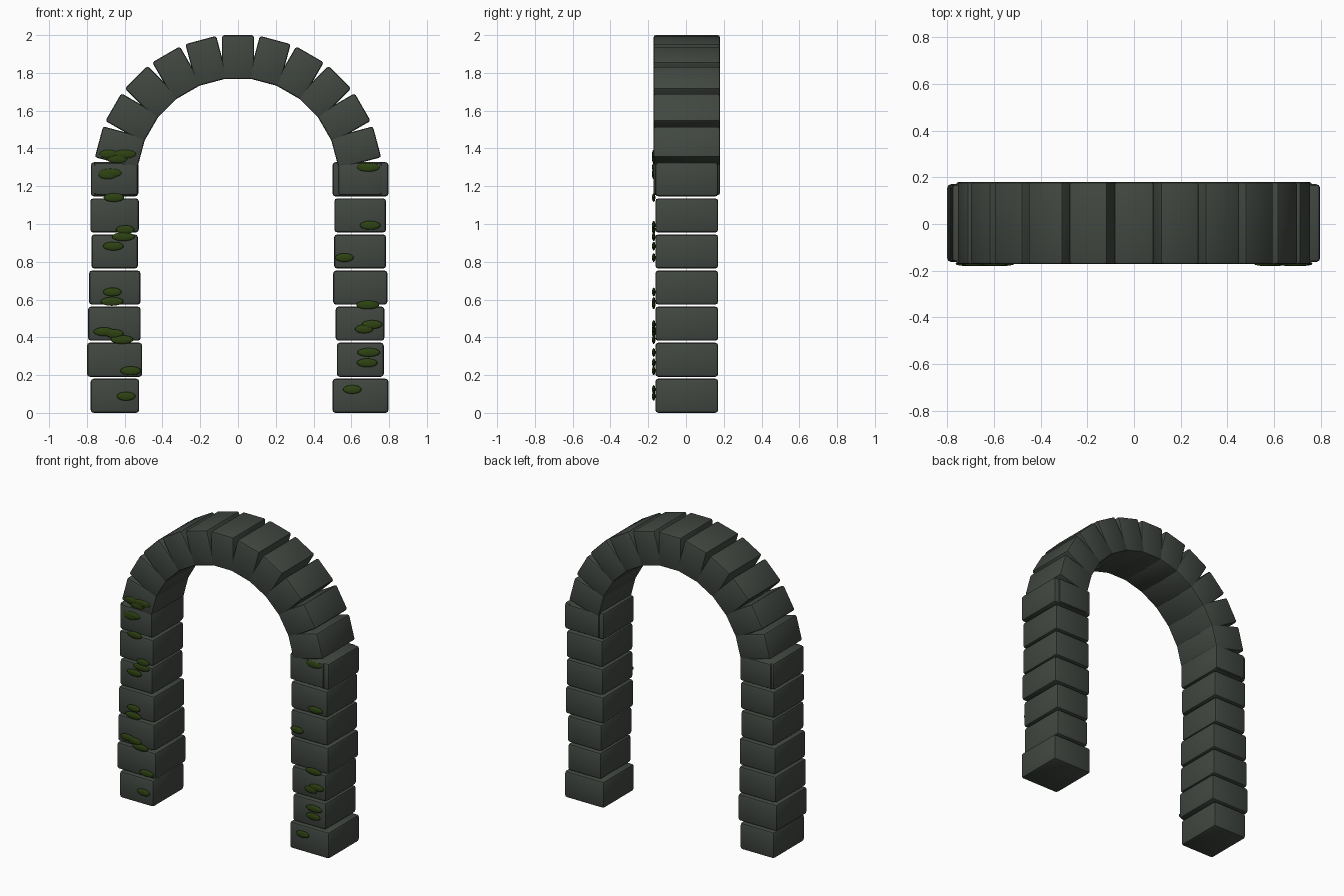
import bpy, bmesh, math
from mathutils import Matrix

if "Cube" in bpy.data.objects:
    bpy.data.objects.remove(bpy.data.objects["Cube"])


def material(name, rgb):
    m = bpy.data.materials.new(name)
    m.diffuse_color = (*rgb, 1)
    m.use_nodes = True
    m.node_tree.nodes["Principled BSDF"].inputs["Base Color"].default_value = m.diffuse_color
    return m


STONE = material("dark_stone", (0.053, 0.063, 0.053))
MOSS = material("moss_green", (0.027, 0.055, 0.006))


def finish(bm, name, mat):
    me = bpy.data.meshes.new(name)
    bm.to_mesh(me)
    bm.free()
    me.materials.append(mat)
    ob = bpy.data.objects.new(name, me)
    bpy.context.collection.objects.link(ob)
    return ob


def block(name, size, matrix, bevel):
    bm = bmesh.new()
    bmesh.ops.create_cube(bm, size=1, matrix=Matrix.Diagonal((*size, 1)))
    bmesh.ops.bevel(bm, geom=bm.edges[:], offset=bevel, segments=2,
                    profile=0.5, affect='EDGES')
    bm.transform(matrix)
    ob = finish(bm, name, STONE)
    bpy.context.view_layer.objects.active = ob
    ob.select_set(True)
    bpy.ops.object.shade_smooth_by_angle(angle=math.radians(30))
    ob.select_set(False)


# pillar blocks: x range for each course, from the ground up
left = [(-.78, -.523), (-.80, -.507), (-.794, -.515), (-.789, -.516),
        (-.776, -.53), (-.782, -.525), (-.779, -.528)]
right = [(.50, .797), (.523, .772), (.517, .775), (.504, .791),
         (.509, .784), (.51, .784), (.50, .797)]
PITCH = 0.191
for side, rows in (("left", left), ("right", right)):
    for i, (a, b) in enumerate(rows):
        block(f"{side}_pillar_block_{i}", (b - a, 0.333, 0.181),
              Matrix.Translation(((a + b) / 2, 0.004, 0.0905 + i * PITCH)), 0.016)

# arch stones: 13 boxes every 15 degrees around the springing centre
for i in range(13):
    a = math.radians(15 * i)
    block(f"arch_stone_{i}", (0.232, 0.352, 0.169),
          Matrix.Translation((0, 0.004, 1.238)) @ Matrix.Rotation(-a, 4, 'Y')
          @ Matrix.Translation((0.646, 0, 0)), 0.012)

# moss patches: flattened discs on the front of the pillars (x, z)
patches = [(-.685, 1.37), (-.60, 1.37), (-.64, 1.345), (-.69, 1.26), (-.675, 1.27),
           (-.657, 1.14), (-.597, .97), (-.607, .933), (-.66, .883), (-.665, .64),
           (-.668, .59), (-.71, .43), (-.655, .42), (-.615, .388), (-.568, .223),
           (-.592, .088), (.69, 1.30), (.70, .993), (.563, .822), (.687, .572),
           (.71, .468), (.668, .444), (.692, .32), (.684, .265), (.605, .124)]
for i, (x, z) in enumerate(patches):
    bm = bmesh.new()
    rx = 0.055 + 0.006 * ((i * 5) % 3 - 1)
    bmesh.ops.create_uvsphere(bm, u_segments=16, v_segments=10, radius=1,
                              matrix=Matrix.Translation((x, -.171, z))
                              @ Matrix.Diagonal((rx, .009, .023, 1)))
    for f in bm.faces:
        f.smooth = True
    finish(bm, f"moss_patch_{i}", MOSS)
